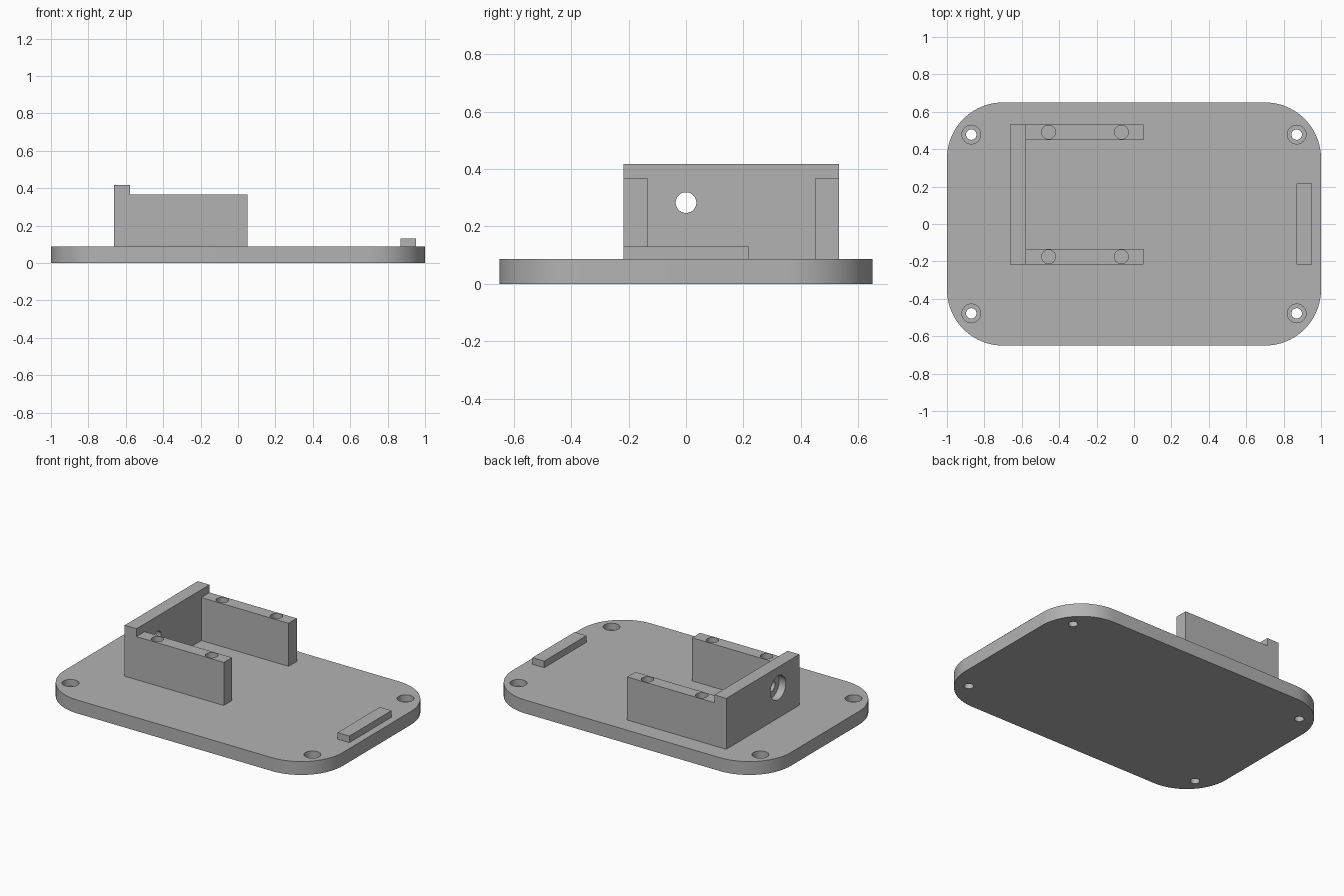
import bpy, bmesh, math
from mathutils import Matrix, Vector

if "Cube" in bpy.data.objects:
    bpy.data.objects.remove(bpy.data.objects["Cube"])

grey = bpy.data.materials.new("plain grey")
grey.use_nodes = True
COLOUR = (0.45, 0.45, 0.45, 1)
grey.diffuse_color = COLOUR
grey.node_tree.nodes["Principled BSDF"].inputs["Base Color"].default_value = COLOUR

PLATE_TOP, ARM_TOP, WALL_TOP = 0.087, 0.367, 0.418


def finish(bm, name):
    mesh = bpy.data.meshes.new(name)
    bmesh.ops.recalc_face_normals(bm, faces=bm.faces)
    bm.to_mesh(mesh)
    bm.free()
    mesh.materials.append(grey)
    obj = bpy.data.objects.new(name, mesh)
    bpy.context.collection.objects.link(obj)
    return obj


def box(name, low, high):
    low, high = Vector(low), Vector(high)
    bm = bmesh.new()
    bmesh.ops.create_cube(bm, size=1, matrix=Matrix.Translation((low + high) / 2)
                          @ Matrix.Diagonal((*(high - low), 1)))
    return finish(bm, name)


def cylinder(start, end, radius):
    start, end = Vector(start), Vector(end)
    axis = end - start
    bm = bmesh.new()
    bmesh.ops.create_cone(bm, cap_ends=True, segments=48, radius1=radius, radius2=radius,
                          depth=axis.length,
                          matrix=Matrix.Translation((start + end) / 2)
                          @ axis.to_track_quat("Z", "Y").to_matrix().to_4x4())
    return finish(bm, "cutter")


def combine(obj, tools, operation):
    """Apply one boolean per tool, then remove the tools."""
    for tool in tools:
        mod = obj.modifiers.new("combine", "BOOLEAN")
        mod.operation, mod.solver, mod.object = operation, "EXACT", tool
        bpy.context.view_layer.objects.active = obj
        bpy.ops.object.modifier_apply(modifier=mod.name)
        bpy.data.objects.remove(tool)


def smooth(obj):
    bpy.ops.object.select_all(action="DESELECT")
    obj.select_set(True)
    bpy.context.view_layer.objects.active = obj
    bpy.ops.object.shade_smooth_by_angle(angle=math.radians(30))


# Base plate with rounded corners
base_plate = box("base_plate", (-1, -0.65, 0), (1, 0.65, PLATE_TOP))
bm = bmesh.new()
bm.from_mesh(base_plate.data)
corners = [e for e in bm.edges if abs(e.verts[0].co.z - e.verts[1].co.z) > 0.01]
bmesh.ops.bevel(bm, geom=corners, offset=0.3, segments=20, profile=0.5, affect="EDGES")
bm.to_mesh(base_plate.data)
bm.free()

# Counterbored screw holes in the plate corners
cutters = []
for x in (-0.87, 0.87):
    for y in (-0.478, 0.478):
        cutters.append(cylinder((x, y, -0.1), (x, y, 0.2), 0.028))
        cutters.append(cylinder((x, y, 0.043), (x, y, 0.2), 0.05))
combine(base_plate, cutters, "DIFFERENCE")
smooth(base_plate)

# U-shaped bracket: end wall joined to two side arms
bracket = box("bracket", (-0.663, -0.217, PLATE_TOP), (-0.578, 0.533, WALL_TOP))
arms = [box("arm", (-0.663, y, PLATE_TOP), (0.05, y + 0.084, ARM_TOP))
        for y in (-0.217, 0.449)]
combine(bracket, arms, "UNION")

# Blind screw holes in the arms, and the stepped hole through the end wall
cutters = [cylinder((x, y, 0.17), (x, y, 0.5), 0.037)
           for x in (-0.457, -0.067) for y in (-0.175, 0.491)]
cutters.append(cylinder((-0.8, 0, 0.283), (-0.5, 0, 0.283), 0.036))
cutters.append(cylinder((-0.8, 0, 0.283), (-0.615, 0, 0.283), 0.078))
combine(bracket, cutters, "DIFFERENCE")
smooth(bracket)

# Low stop bar at the far end
box("stop_bar", (0.868, -0.217, PLATE_TOP), (0.953, 0.217, 0.13))
